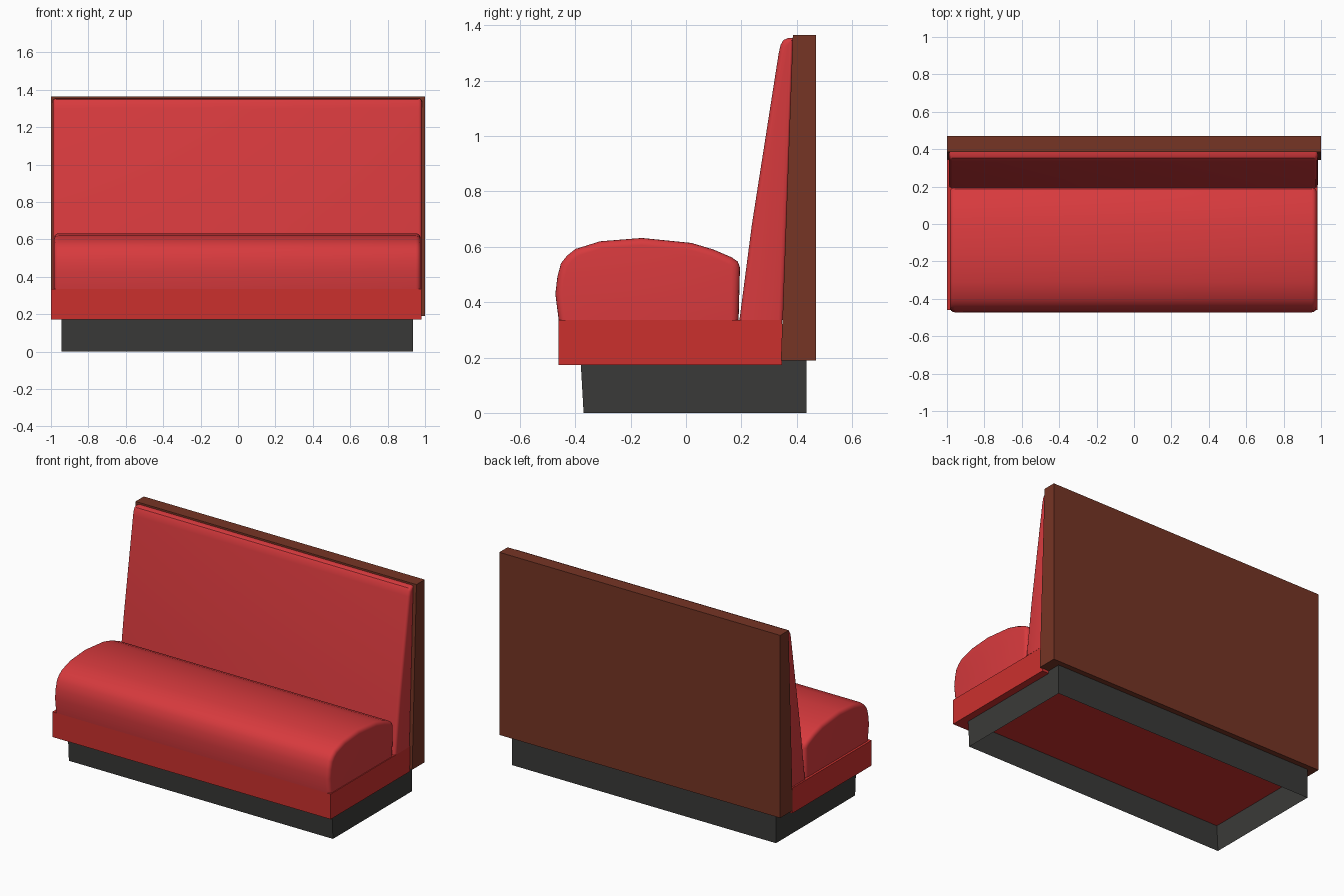
import bpy, bmesh, math

if "Cube" in bpy.data.objects:
    bpy.data.objects.remove(bpy.data.objects["Cube"])

def material(name, rgb):
    m = bpy.data.materials.new(name)
    m.diffuse_color = (*rgb, 1)
    m.use_nodes = True
    m.node_tree.nodes["Principled BSDF"].inputs["Base Color"].default_value = m.diffuse_color
    return m

VINYL = material("red_vinyl", (0.68, 0.042, 0.047))
TRIM = material("red_trim", (0.60, 0.03, 0.027))
WOOD = material("brown_wood", (0.18, 0.035, 0.018))
DARK = material("dark_plinth", (0.042, 0.042, 0.04))

def extrude_x(name, profile, x0, x1, mat, round_ends=0.0, floor=None):
    """Extrude a (y, z) profile along x; optionally round the end rims above floor."""
    bm = bmesh.new()
    face = bm.faces.new([bm.verts.new((x0, y, z)) for y, z in profile])
    ext = bmesh.ops.extrude_face_region(bm, geom=[face])["geom"]
    for v in ext:
        if isinstance(v, bmesh.types.BMVert):
            v.co.x = x1
    bmesh.ops.recalc_face_normals(bm, faces=bm.faces)
    if round_ends:
        rims = [e for e in bm.edges
                if abs(e.verts[0].co.x - e.verts[1].co.x) < 1e-5
                and max(v.co.z for v in e.verts) > floor + 0.001]
        bmesh.ops.bevel(bm, geom=rims, offset=round_ends, segments=4,
                        profile=0.5, affect='EDGES', clamp_overlap=False)
    me = bpy.data.meshes.new(name)
    bm.to_mesh(me)
    bm.free()
    me.materials.append(mat)
    ob = bpy.data.objects.new(name, me)
    bpy.context.collection.objects.link(ob)
    if round_ends:
        bpy.context.view_layer.objects.active = ob
        ob.select_set(True)
        bpy.ops.object.shade_smooth_by_angle(angle=math.radians(35))
        ob.select_set(False)
    return ob

# Plinth: thin open frame with a slightly raked front
plinth = extrude_x("plinth", [(-0.37, 0), (0.435, 0), (0.435, 0.192), (-0.38, 0.175)],
                   -0.945, 0.935, DARK)
bm = bmesh.new()
bm.from_mesh(plinth.data)
bm.normal_update()
bmesh.ops.delete(bm, geom=[f for f in bm.faces if abs(f.normal.z) > 0.9], context='FACES')
bm.to_mesh(plinth.data)
bm.free()

# Seat base box
extrude_x("seat_base", [(-0.46, 0.173), (0.346, 0.173), (0.346, 0.335), (-0.46, 0.335)],
          -1.0, 0.982, TRIM)

# Back panel with a tapering front face
extrude_x("back_panel", [(0.343, 0.19), (0.47, 0.19), (0.47, 1.365), (0.386, 1.365)],
          -1.0, 1.0, WOOD)

# Domed seat cushion
extrude_x("seat_cushion",
          [(-0.46, 0.335), (-0.472, 0.43), (-0.465, 0.49), (-0.452, 0.54), (-0.43, 0.568),
           (-0.40, 0.592), (-0.31, 0.62), (-0.16, 0.632), (0.02, 0.614), (0.10, 0.59),
           (0.165, 0.562), (0.187, 0.547), (0.195, 0.525), (0.190, 0.335)],
          -0.985, 0.977, VINYL, 0.026, 0.335)

# Wedge shaped back cushion
extrude_x("back_cushion",
          [(0.193, 0.335), (0.238, 0.68), (0.335, 1.30), (0.342, 1.33), (0.352, 1.347),
           (0.368, 1.354), (0.390, 1.354), (0.352, 0.335)],
          -0.99, 0.983, VINYL, 0.018, 0.335)
